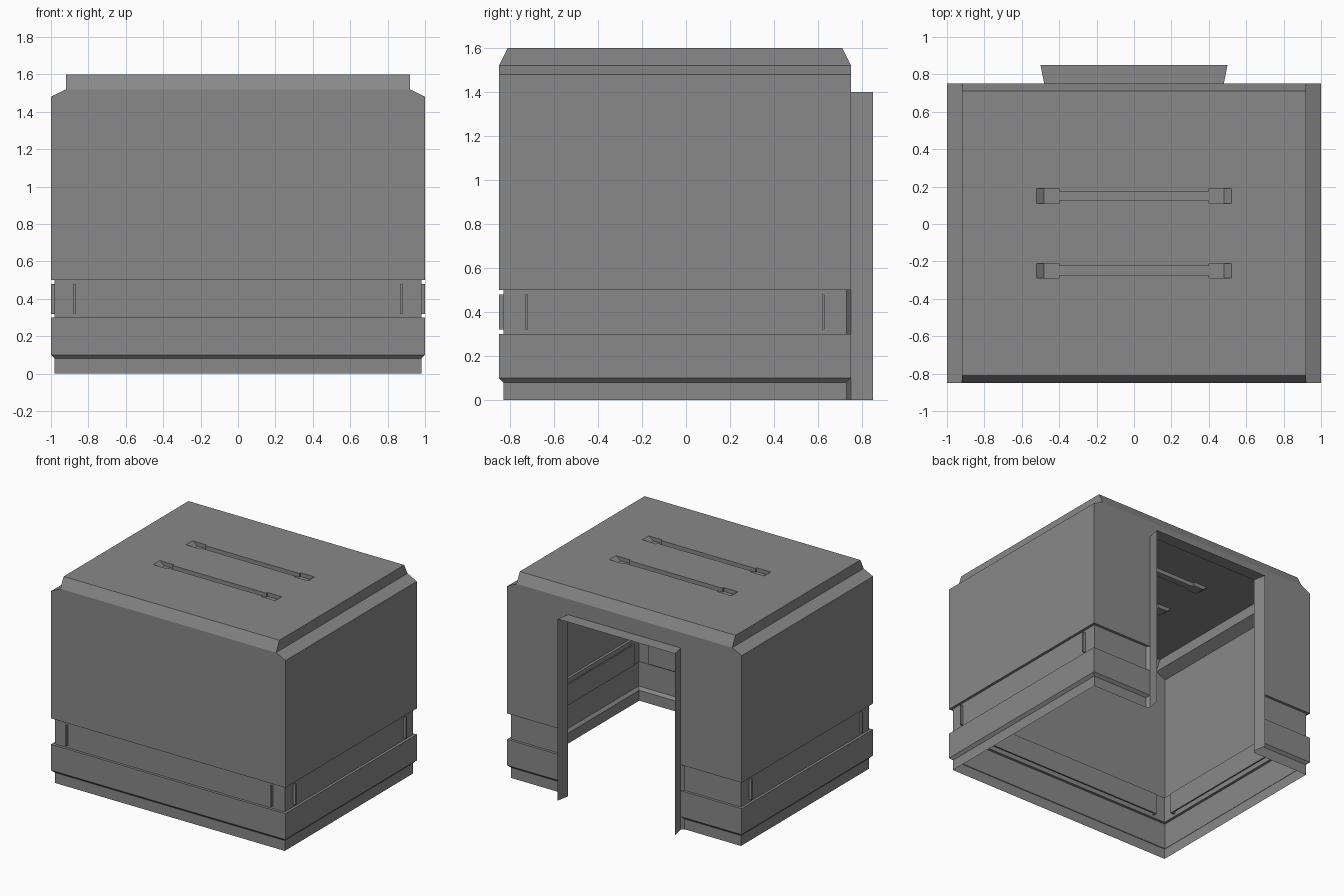
import bpy, bmesh
from mathutils import Vector
from mathutils.geometry import tessellate_polygon

if "Cube" in bpy.data.objects:
    bpy.data.objects.remove(bpy.data.objects["Cube"])

grey = bpy.data.materials.new("mid_grey")
grey.diffuse_color = (0.25, 0.25, 0.25, 1)
grey.use_nodes = True
grey.node_tree.nodes["Principled BSDF"].inputs["Base Color"].default_value = grey.diffuse_color


def face(bm, pts):
    return bm.faces.new([bm.verts.new(p) for p in pts])


def loft(bm, rings, closed=False):
    for a, b in zip(rings, rings[1:]):
        n = len(a)
        for k in range(n if closed else n - 1):
            j = (k + 1) % n
            face(bm, (a[k], a[j], b[j], b[k]))


def finish(bm, name):
    bmesh.ops.remove_doubles(bm, verts=bm.verts[:], dist=0.0005)
    bmesh.ops.recalc_face_normals(bm, faces=bm.faces[:])
    me = bpy.data.meshes.new(name)
    bm.to_mesh(me)
    bm.free()
    me.materials.append(grey)
    ob = bpy.data.objects.new(name, me)
    bpy.context.collection.objects.link(ob)
    return ob


def mirrored(half):
    return half + [(-x, y) for x, y in reversed(half)]


def at(pts, z):
    return [(x, y, z) for x, y in pts]


# Shell walls: U-shaped path from door flange to door flange, with an inset per height
def wall_path(i):
    return mirrored([(0.5, 0.85), (0.48, 0.75), (0.48 + i, 0.75 - i),
                     (1 - i, 0.75 - i), (1 - i, -0.85 + i)])


levels = [(0, .02), (.08, .02), (.1, 0), (.3, 0), (.3, .02),
          (.5, .02), (.5, 0), (1.4, 0)]
bm = bmesh.new()
loft(bm, [at(wall_path(i), z) for z, i in levels])

# Wall above the door, and the door's top flange
upper = mirrored([(0.48, 0.75), (1, 0.75), (1, -0.85)])
loft(bm, [at(upper, 1.4), at(upper, 1.48)], closed=True)
face(bm, [(.48, .75, 1.4), (-.48, .75, 1.4), (-.5, .85, 1.4), (.5, .85, 1.4)])

# Shoulders: bevelled sides, sloped front and back edges
for s in (1, -1):
    face(bm, [(s, -.85, 1.48), (s, .75, 1.48), (s * .92, .75, 1.52), (s * .92, -.85, 1.52)])
    face(bm, [(s * .92, -.85, 1.52), (s * .92, .75, 1.52), (s * .92, .71, 1.6), (s * .92, -.81, 1.6)])
face(bm, [(-1, -.85, 1.48), (1, -.85, 1.48), (.92, -.85, 1.52), (-.92, -.85, 1.52)])
face(bm, [(1, .75, 1.48), (.48, .75, 1.48), (-.48, .75, 1.48), (-1, .75, 1.48),
          (-.92, .75, 1.52), (.92, .75, 1.52)])
for y0, y1 in ((-.85, -.81), (.75, .71)):
    face(bm, [(-.92, y0, 1.52), (.92, y0, 1.52), (.92, y1, 1.6), (-.92, y1, 1.6)])


# Roof with two long sunken slots
def slot(end, cy, z):
    q = [(0.4, -.025), (0.4, -.04), (end, -.04), (end, .04), (0.4, .04), (0.4, .025)]
    q = q + [(-x, -y) for x, y in q]
    return [(x, y + cy, z) for x, y in q]


loops = [at([(-.92, -.81), (.92, -.81), (.92, .71), (-.92, .71)], 1.6)]
for cy in (-.25, .15):
    top, floor = slot(.52, cy, 1.6), slot(.48, cy, 1.57)
    loops.append(top)
    loft(bm, [top, floor], closed=True)
    face(bm, floor)
flat = [p for l in loops for p in l]
for tri in tessellate_polygon([[Vector(p) for p in l] for l in loops]):
    face(bm, [flat[k] for k in tri])
finish(bm, "shelter_shell")


# Inner rails: strips behind the wall groove whose bent ends poke out through it
def rail(name, lo, hi, place):
    t = 0.012
    prof = [(lo, 0), (lo + t, 0), (lo + t, .04), (hi - t, .04),
            (hi - t, 0), (hi, 0), (hi, .05), (lo, .05)]
    b = bmesh.new()
    rings = [[(*place(u, d), z) for u, d in prof] for z in (.32, .48)]
    loft(b, rings, closed=True)
    for r in rings:
        face(b, r)
    finish(b, name)


rail("front_rail", -.88, .88, lambda u, d: (u, -.85 + d))
rail("right_rail", -.73, .63, lambda u, d: (1 - d, u))
rail("left_rail", -.73, .63, lambda u, d: (-1 + d, u))
